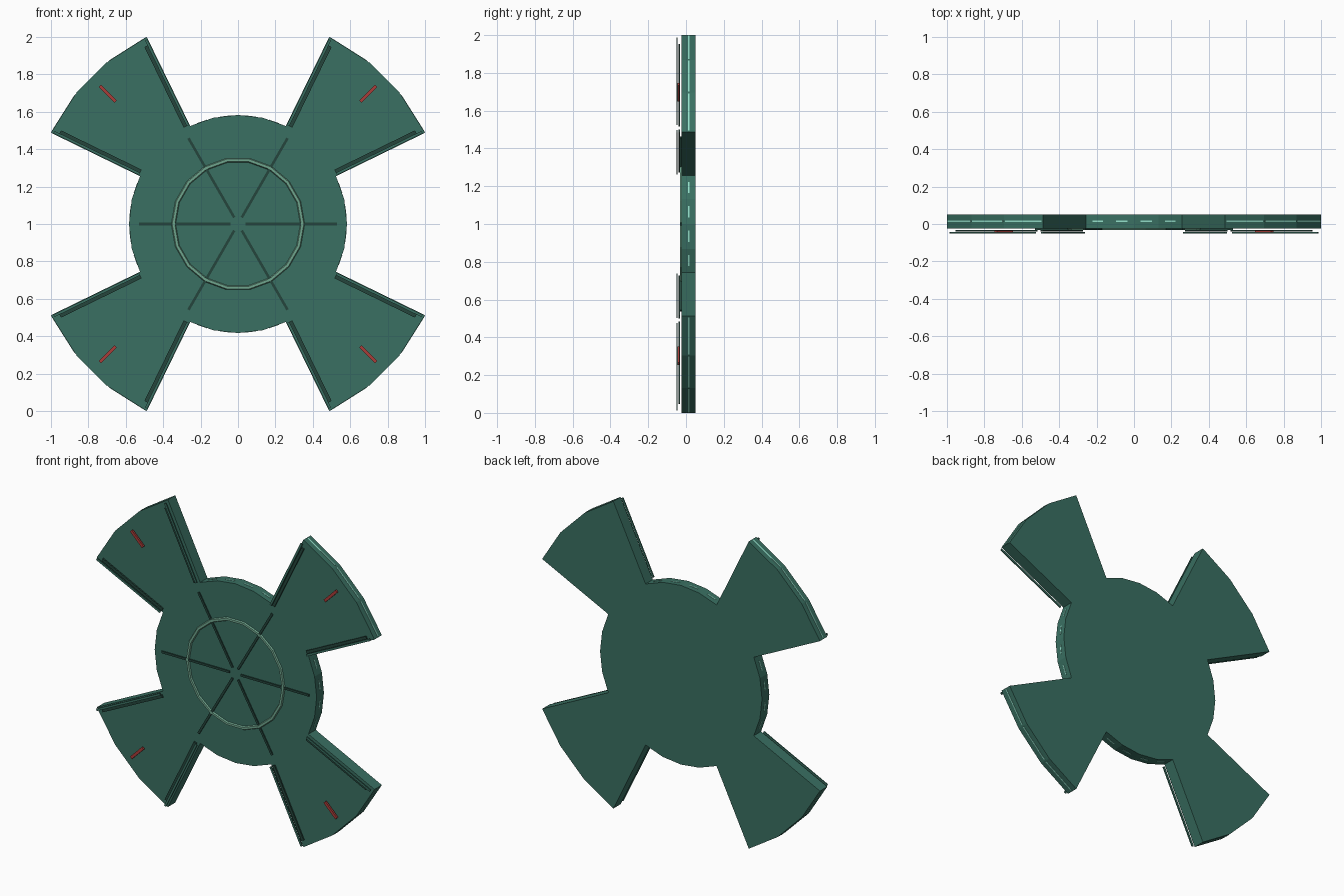
import bpy, bmesh
from math import radians, cos, sin
from mathutils import Vector, Matrix

if "Cube" in bpy.data.objects:
    bpy.data.objects.remove(bpy.data.objects["Cube"])

CENTRE_Z = 1.0
HUB_R = 0.583
TIP_R = 1.0 / cos(radians(26))


def material(name, rgb):
    m = bpy.data.materials.new(name)
    m.diffuse_color = (*rgb, 1)
    m.use_nodes = True
    m.node_tree.nodes["Principled BSDF"].inputs["Base Color"].default_value = m.diffuse_color
    return m


GREEN = material("green", (0.042, 0.162, 0.122))
DARK = material("dark_green", (0.018, 0.06, 0.045))
PALE = material("pale_green", (0.16, 0.38, 0.27))
MINT = material("mint", (0.3, 0.75, 0.6))
RED = material("red", (0.4, 0.045, 0.04))


def polar(r, deg):
    return Vector((r * cos(radians(deg)), r * sin(radians(deg))))


def finish(bm, name, mat):
    bmesh.ops.recalc_face_normals(bm, faces=bm.faces)
    mesh = bpy.data.meshes.new(name)
    bm.to_mesh(mesh)
    bm.free()
    mesh.materials.append(mat)
    ob = bpy.data.objects.new(name, mesh)
    bpy.context.collection.objects.link(ob)
    return ob


def prism(name, outline, y0, y1, mat):
    """Extrude an outline in the x-z plane from y0 to y1."""
    bm = bmesh.new()
    face = bm.faces.new([bm.verts.new((p.x, y0, CENTRE_Z + p.y)) for p in outline])
    ext = bmesh.ops.extrude_face_region(bm, geom=[face])
    verts = [v for v in ext["geom"] if isinstance(v, bmesh.types.BMVert)]
    bmesh.ops.translate(bm, verts=verts, vec=(0, y1 - y0, 0))
    return finish(bm, name, mat)


def bar(name, a, b, width, y0, y1, mat):
    """Straight flat bar between two points of the x-z plane."""
    d = (b - a).normalized()
    n = Vector((-d.y, d.x)) * width / 2
    return prism(name, [a - n, b - n, b + n, a + n], y0, y1, mat)


# Plate: round hub with four flared blades
outline = []
for mid in (45, 135, 225, 315):
    outline.append(polar(HUB_R, mid - 19))
    outline += [polar(TIP_R, mid - 19 + 38 * i / 3) for i in range(4)]
    outline.append(polar(HUB_R, mid + 19))
    outline += [polar(HUB_R, mid + 19 + 13 * i) for i in (1, 2, 3)]
prism("rotor_plate", outline, -0.024, 0.051, GREEN)

# Light strips along the rim: lines on blade tips, dashes on the hub
for mid in (45, 135, 225, 315):
    for i in range(3):
        a, b = (polar(TIP_R, mid - 19 + 38 * k / 3) for k in (i, i + 1))
        bar("blade_rim_strip", a.lerp(b, 0.03), b.lerp(a, 0.03), 0.004, 0.011, 0.018, MINT)
    for i in range(4):
        a, b = (polar(HUB_R, mid + 19 + 13 * k) for k in (i, i + 1))
        bar("hub_rim_dash", a.lerp(b, 0.27), b.lerp(a, 0.27), 0.004, 0.011, 0.018, MINT)

# Hub front: six spokes and a raised ring
for k in range(6):
    bar("hub_spoke", polar(0.04, 60 * k), polar(0.53, 60 * k), 0.014, -0.031, -0.02, DARK)

bpy.ops.mesh.primitive_torus_add(
    major_segments=18, minor_segments=6, major_radius=0.345, minor_radius=0.014,
    location=(0, -0.02, CENTRE_Z), rotation=(radians(90), 0, 0))
ring = bpy.context.object
ring.name = "hub_ring"
ring.data.materials.append(PALE)

# Blade front: edge rails, inset rails and red markers
for mid in (45, 135, 225, 315):
    for side in (-1, 1):
        ang = mid + 19 * side
        inward = polar(1, ang - 90 * side)
        for name, off, r1, w, y0, y1, mat in (
                ("edge_rail", 0.010, 1.10, 0.014, -0.050, -0.044, GREEN),
                ("inset_rail", 0.026, 1.07, 0.018, -0.040, -0.031, DARK)):
            bar(name, polar(0.59, ang) + inward * off, polar(r1, ang) + inward * off,
                w, y0, y1, mat)
    bar("blade_marker", polar(0.925, mid), polar(1.045, mid), 0.018, -0.046, -0.034, RED)
